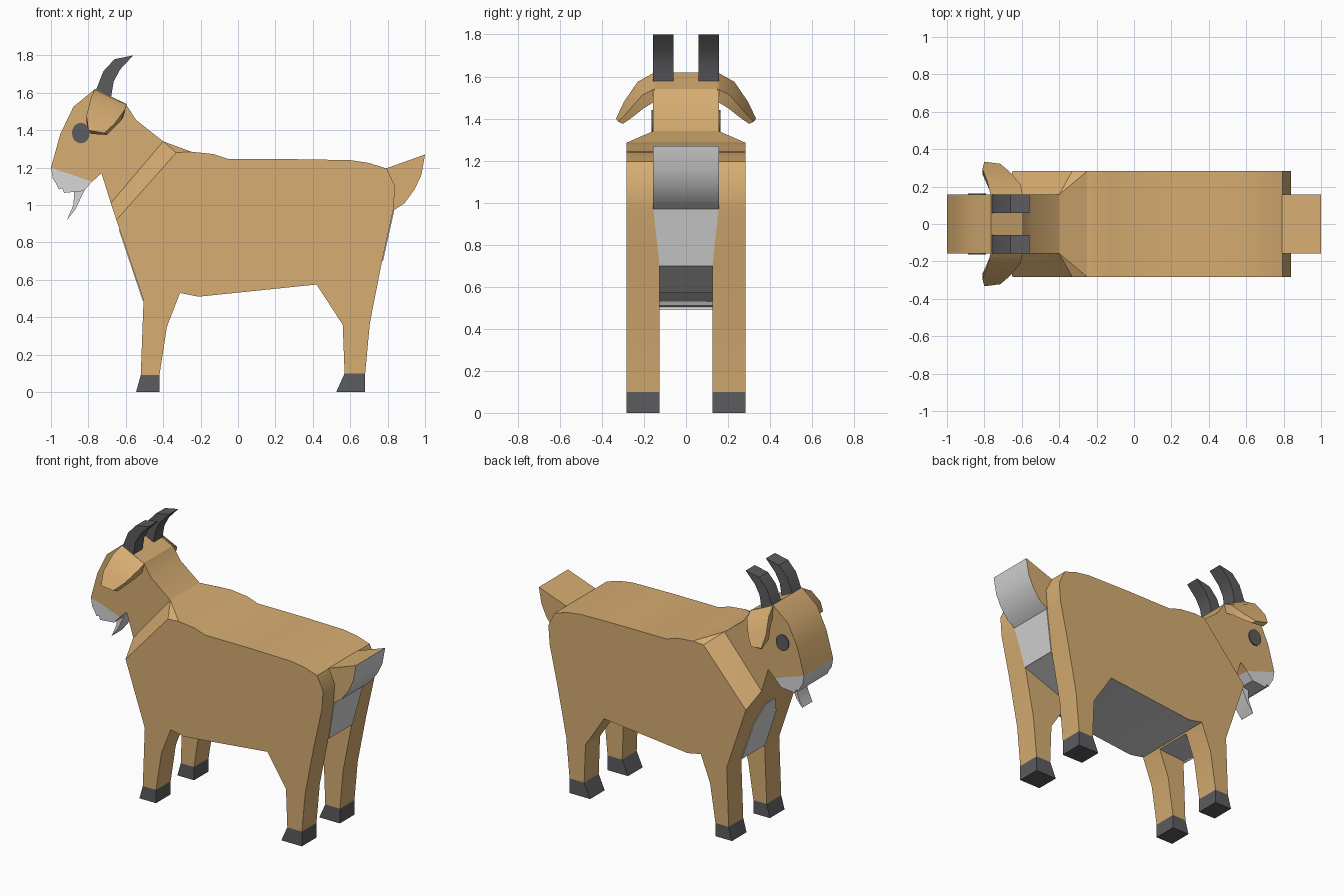
import bpy, bmesh, math
from mathutils import Vector

if "Cube" in bpy.data.objects:
    bpy.data.objects.remove(bpy.data.objects["Cube"])


def material(name, rgb):
    m = bpy.data.materials.new(name)
    m.diffuse_color = (*rgb, 1)
    m.use_nodes = True
    m.node_tree.nodes["Principled BSDF"].inputs["Base Color"].default_value = m.diffuse_color
    return m


TAN = material("tan coat", (0.68, 0.42, 0.168))
LIGHT = material("light grey", (0.68, 0.68, 0.69))
DARK = material("dark grey", (0.107, 0.107, 0.115))


def finish(name, bm, *mats, rule=None):
    """Turn a bmesh into an object; rule(face) picks the second material."""
    bmesh.ops.recalc_face_normals(bm, faces=bm.faces)
    bm.normal_update()
    for f in bm.faces:
        f.material_index = int(bool(rule and rule(f)))
    me = bpy.data.meshes.new(name)
    bm.to_mesh(me)
    bm.free()
    for m in mats:
        me.materials.append(m)
    ob = bpy.data.objects.new(name, me)
    bpy.context.collection.objects.link(ob)
    return ob


def prism(name, pts, y0, y1, *mats, rule=None):
    """Side profile (x, z) extruded from y0 to y1."""
    bm = bmesh.new()
    a, b = ([bm.verts.new((x, y, z)) for x, z in pts] for y in (y0, y1))
    bm.faces.new(a)
    bm.faces.new(b)
    for i in range(len(pts)):
        j = (i + 1) % len(pts)
        bm.faces.new((a[i], a[j], b[j], b[i]))
    return finish(name, bm, *mats, rule=rule)


def hull(name, pts, mat):
    bm = bmesh.new()
    for p in pts:
        bm.verts.new(p)
    bmesh.ops.convex_hull(bm, input=bm.verts[:])
    bmesh.ops.dissolve_limit(bm, angle_limit=0.01, verts=bm.verts[:], edges=bm.edges[:])
    return finish(name, bm, mat)


def both(pts):
    return [(x, s * y, z) for x, y, z in pts for s in (-1, 1)]


# Body with legs: one full-width profile, gap between the legs cut out
body = prism("body_and_legs", [
    (-0.65, 0.92), (-0.33, 1.28), (-0.25, 1.285), (-0.13, 1.272), (-0.05, 1.245),
    (0.3, 1.245), (0.6, 1.24), (0.7, 1.225), (0.795, 1.195), (0.84, 1.10),
    (0.83, 0.97), (0.77, 0.70), (0.705, 0.37), (0.68, 0.10), (0.57, 0.10),
    (0.56, 0.36), (0.42, 0.575), (-0.21, 0.51), (-0.31, 0.53), (-0.38, 0.35),
    (-0.42, 0.09), (-0.52, 0.09), (-0.505, 0.49)], -0.283, 0.283, TAN)
cutter = prism("leg_gap_cutter", [
    (1.0, 0.785), (0.42, 0.57), (-0.21, 0.505), (-0.31, 0.52), (-0.8, 0.48),
    (-0.8, -0.1), (1.0, -0.1)], -0.126, 0.126)
cutter.hide_render = True
mod = body.modifiers.new("leg_gap", 'BOOLEAN')
mod.operation = 'DIFFERENCE'
mod.solver = 'EXACT'
mod.object = cutter
dg = bpy.context.evaluated_depsgraph_get()
cut = bpy.data.meshes.new_from_object(body.evaluated_get(dg))
body.modifiers.clear()
body.data = cut
bpy.data.objects.remove(cutter)
cut.materials.clear()
cut.materials.append(TAN)
cut.materials.append(LIGHT)
for p in cut.polygons:  # pale belly: faces pointing down above the legs
    p.material_index = int(p.normal.z < -0.8 and p.center.z > 0.45)

# Bevelled shoulders leading into the neck
hull("shoulders", both([(-0.65, 0.283, 0.92), (-0.33, 0.283, 1.28), (-0.25, 0.283, 1.285),
                        (-0.68, 0.157, 1.01), (-0.40, 0.157, 1.34)]), TAN)

# Pale rump and chest patches
hull("rump_patch", both([(0.835, 0.155, 0.97), (0.775, 0.126, 0.70),
                         (0.829, 0.155, 0.97), (0.769, 0.126, 0.70)]), LIGHT)
chest = []
for y, z in ((0.126, 0.49), (0.12, 0.75), (0.05, 0.87)):
    x = -0.505 - 0.145 * (z - 0.49) / 0.43
    chest += [(x - 0.005, y, z), (x + 0.001, y, z)]
hull("chest_patch", both(chest), LIGHT)

# Tail, pale underneath
prism("tail", [(0.79, 1.195), (1.0, 1.27), (0.98, 1.16), (0.945, 1.085), (0.89, 1.01),
               (0.83, 0.97), (0.80, 1.08)], -0.157, 0.157, TAN, LIGHT,
      rule=lambda f: abs(f.normal.y) < 0.5 and f.normal.z < 0.5)

# Head and neck
prism("head_and_neck", [
    (-1.0, 1.20), (-0.95, 1.38), (-0.88, 1.525), (-0.765, 1.62), (-0.60, 1.54),
    (-0.545, 1.455), (-0.40, 1.34), (-0.38, 1.2), (-0.55, 1.0), (-0.68, 1.01),
    (-0.73, 1.17), (-0.78, 1.125)], -0.157, 0.157, TAN)
prism("muzzle", [
    (-1.0, 1.20), (-0.78, 1.125), (-0.825, 1.075), (-0.93, 1.065), (-0.94, 1.09),
    (-0.957, 1.083), (-0.97, 1.11), (-0.99, 1.14)], -0.157, 0.157, LIGHT)
prism("beard", [(-0.875, 1.08), (-0.88, 1.0), (-0.915, 0.92), (-0.87, 0.975), (-0.82, 1.08)],
      -0.055, 0.055, LIGHT)

# Paired parts
for side, s in (("right", -1), ("left", 1)):
    prism(side + "_front_hoof", [(-0.52, 0.09), (-0.42, 0.09), (-0.42, 0), (-0.545, 0)],
          s * 0.126, s * 0.283, DARK)
    prism(side + "_back_hoof", [(0.57, 0.10), (0.68, 0.10), (0.68, 0), (0.525, 0)],
          s * 0.126, s * 0.283, DARK)
    prism(side + "_horn", [
        (-0.765, 1.60), (-0.72, 1.715), (-0.66, 1.78), (-0.56, 1.80), (-0.63, 1.725),
        (-0.665, 1.66), (-0.68, 1.57)], s * 0.06, s * 0.157, DARK)
    ring = [(-0.84 + 0.048 * math.cos(i * math.pi / 8), 1.385 + 0.055 * math.sin(i * math.pi / 8))
            for i in range(16)]
    prism(side + "_eye", ring, s * 0.156, s * 0.164, DARK)

    # Drooping ear: sections of (top front, top back, under back, under front)
    sections = [
        [(-0.765, 0.15, 1.62), (-0.595, 0.15, 1.54), (-0.61, 0.15, 1.48), (-0.76, 0.15, 1.54)],
        [(-0.785, 0.23, 1.575), (-0.605, 0.21, 1.51), (-0.625, 0.20, 1.45), (-0.785, 0.21, 1.50)],
        [(-0.81, 0.295, 1.48), (-0.66, 0.275, 1.435), (-0.665, 0.25, 1.41), (-0.81, 0.265, 1.44)],
        [(-0.80, 0.333, 1.40), (-0.715, 0.322, 1.385), (-0.70, 0.30, 1.375), (-0.785, 0.305, 1.38)]]
    bm = bmesh.new()
    rows = [[bm.verts.new((x, s * y, z)) for x, y, z in sec] for sec in sections]
    bm.faces.new(rows[0])
    bm.faces.new(rows[-1])
    for a, b in zip(rows, rows[1:]):
        for i in range(4):
            j = (i + 1) % 4
            bm.faces.new((a[i], a[j], b[j], b[i]))
    finish(side + "_ear", bm, TAN)

# Soft shading over shallow bends, crisp elsewhere
for ob in bpy.context.collection.objects:
    ob.select_set(True)
    bpy.context.view_layer.objects.active = ob
bpy.ops.object.shade_smooth_by_angle(angle=math.radians(30))
